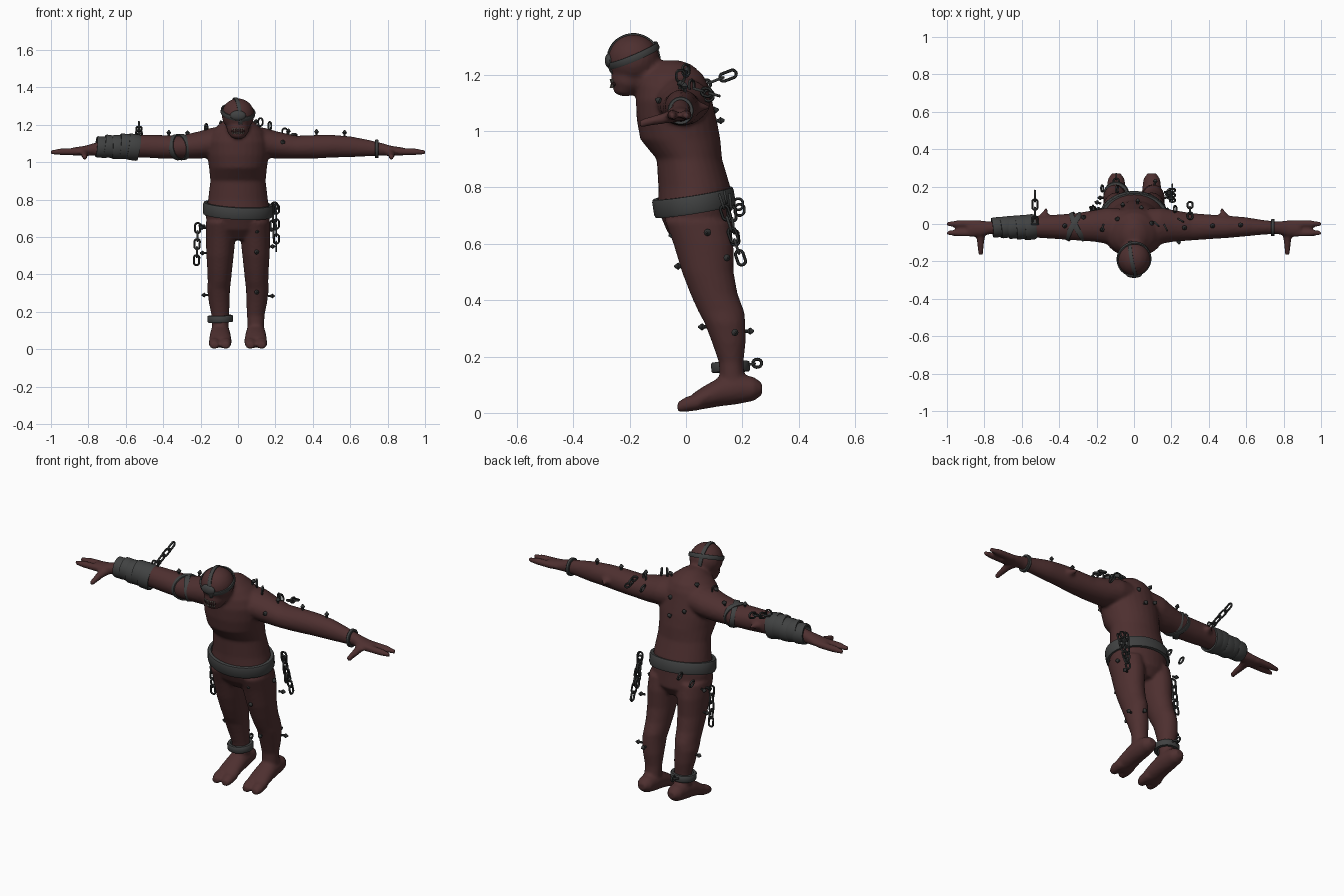
import bpy, bmesh, math
from mathutils import Vector, Matrix

if "Cube" in bpy.data.objects:
    bpy.data.objects.remove(bpy.data.objects["Cube"])


def material(name, rgb):
    m = bpy.data.materials.new(name)
    m.diffuse_color = (*rgb, 1)
    m.use_nodes = True
    m.node_tree.nodes["Principled BSDF"].inputs["Base Color"].default_value = m.diffuse_color
    return m


SKIN = material("dark_red_skin", (0.076, 0.029, 0.029))
METAL = material("grey_metal", (0.052, 0.054, 0.054))
IRON = material("dark_iron", (0.032, 0.034, 0.034))
MOUTH = material("dark_mouth", (0.02, 0.008, 0.008))
BONE = material("tooth_bone", (0.3, 0.27, 0.23))


def finish(name, bm, mat, angle=40):
    bmesh.ops.recalc_face_normals(bm, faces=bm.faces)
    me = bpy.data.meshes.new(name)
    bm.to_mesh(me)
    bm.free()
    me.materials.append(mat)
    ob = bpy.data.objects.new(name, me)
    bpy.context.collection.objects.link(ob)
    bpy.ops.object.select_all(action='DESELECT')
    ob.select_set(True)
    bpy.context.view_layer.objects.active = ob
    bpy.ops.object.shade_smooth_by_angle(angle=math.radians(angle))
    return ob


def skin_rings(bm, rings, closed=False):
    n = len(rings[0])
    pairs = list(zip(rings, rings[1:])) + ([(rings[-1], rings[0])] if closed else [])
    for r, q in pairs:
        for i in range(n):
            j = (i + 1) % n
            bm.faces.new((r[i], r[j], q[j], q[i]))
    if not closed:
        bm.faces.new(rings[0])
        bm.faces.new(rings[-1])


def loft(bm, axis, sections, sx=1, n=20):
    """Elliptical sections (position, centre1, centre2, radius1, radius2) along an axis."""
    rings = []
    for p, c1, c2, r1, r2 in sections:
        ring = []
        for i in range(n):
            t = 2 * math.pi * i / n
            u, v = c1 + r1 * math.cos(t), c2 + r2 * math.sin(t)
            co = {'X': (p, u, v), 'Y': (u, p, v), 'Z': (u, v, p)}[axis]
            ring.append(bm.verts.new((co[0] * sx, co[1], co[2])))
        rings.append(ring)
    skin_rings(bm, rings)


def ball(bm, centre, radii, rot=Matrix()):
    m = Matrix.Translation(centre) @ rot @ Matrix.Diagonal((*radii, 1))
    bmesh.ops.create_uvsphere(bm, u_segments=20, v_segments=12, radius=1, matrix=m)


def hoop(bm, centre, w, u, a, b, profile, stretch=0, n=32):
    """Closed ring around axis w; the profile is (outward, along w)."""
    centre, w, u = Vector(centre), Vector(w).normalized(), Vector(u)
    u = (u - w * u.dot(w)).normalized()
    v = w.cross(u)
    rings = []
    for i in range(n):
        t = 2 * math.pi * (i + 0.5) / n
        c, s = math.cos(t), math.sin(t)
        base = centre + u * (a * c + math.copysign(stretch, c)) + v * (b * s)
        out = u * c + v * s
        rings.append([bm.verts.new(base + out * o + w * k) for o, k in profile])
    skin_rings(bm, rings, True)


def flat(t, h):
    return [(-t, -h), (t * .6, -h), (t, -h * .7), (t, h * .7), (t * .6, h), (-t, h)]


def wire(r, n=6):
    return [(r * math.cos(2 * math.pi * i / n), r * math.sin(2 * math.pi * i / n)) for i in range(n)]


def band(name, centre, w, u, a, b, t, h, mat=METAL):
    bm = bmesh.new()
    hoop(bm, centre, w, u, a, b, flat(t, h))
    return finish(name, bm, mat)


def chain(name, p0, p1, count, side=(1, 0, 0), width=.014):
    bm = bmesh.new()
    p0, p1 = Vector(p0), Vector(p1)
    d = (p1 - p0) / count
    for i in range(count):
        w = Vector(side) if i % 2 else d.cross(Vector(side))
        hoop(bm, p0 + d * (i + .5), w, d, width, width, wire(.0055),
             stretch=max(d.length * .62 - width, 0), n=16)
    return finish(name, bm, IRON, 60)


# ---- body: lofted volumes fused into one smooth skin ----
bm = bmesh.new()
loft(bm, 'Z', [(.585, 0, .06, .10, .07), (.64, 0, .05, .16, .115), (.72, 0, .03, .174, .13),
               (.80, 0, .03, .16, .128), (.90, 0, .012, .148, .116), (.97, 0, -.02, .155, .142),
               (1.04, 0, -.033, .165, .142), (1.11, 0, -.043, .165, .135), (1.16, 0, -.045, .145, .125),
               (1.20, 0, -.05, .105, .11), (1.235, 0, -.055, .06, .075), (1.25, 0, -.06, .03, .04)], n=28)
# head, neck and jaw
ball(bm, (0, -.186, 1.254), (.088, .092, .088))
ball(bm, (0, -.125, 1.185), (.07, .075, .07))
ball(bm, (0, -.205, 1.185), (.062, .062, .058))
ball(bm, (0, -.215, 1.148), (.045, .045, .025))
for s in (-1, 1):
    # arm, fingers, thumb and elbow spur
    loft(bm, 'X', [(.05, -.02, 1.11, .1, .085), (.14, -.01, 1.105, .098, .08), (.21, -.01, 1.092, .085, .073),
                   (.31, -.015, 1.08, .073, .062), (.42, -.015, 1.083, .065, .063),
                   (.5, -.015, 1.086, .06, .061), (.6, -.015, 1.083, .051, .056),
                   (.7, -.018, 1.076, .038, .044), (.77, -.02, 1.069, .034, .034),
                   (.82, -.024, 1.062, .043, .026), (.89, -.024, 1.057, .043, .021)], s)
    for y in (.001, -.048):
        loft(bm, 'X', [(.85, y, 1.058, .02, .02), (.95, y, 1.056, .018, .018), (1.0, y, 1.054, .011, .011)], s)
    loft(bm, 'Y', [(-.02, .81, 1.055, .03, .022), (-.08, .82, 1.045, .021, .02),
                   (-.165, .82, 1.026, .013, .014)], s)
    loft(bm, 'Y', [(.01, .50, 1.085, .05, .035), (.05, .48, 1.085, .022, .018), (.088, .467, 1.085, .005, .006)], s)
    # leg
    loft(bm, 'Z', [(.1, .095, .165, .045, .045), (.18, .095, .16, .047, .044), (.25, .1, .152, .056, .06),
                   (.32, .104, .138, .061, .073), (.36, .1, .125, .062, .082), (.42, .098, .1, .066, .084),
                   (.5, .096, .077, .073, .092), (.6, .093, .062, .08, .107), (.68, .09, .04, .083, .115)], s)
    # foot with two toes
    loft(bm, 'Y', [(.27, .095, .085, .025, .022), (.24, .095, .085, .045, .043), (.18, .095, .085, .052, .055),
                   (.12, .095, .075, .056, .052), (.06, .095, .053, .06, .04), (.02, .095, .036, .06, .03)], s)
    for x in (.066, .126):
        loft(bm, 'Y', [(.05, x, .04, .03, .03), (.0, x, .03, .031, .027), (-.03, x, .02, .02, .018)], s)
body = finish("body", bm, SKIN)
rm = body.modifiers.new("fuse", 'REMESH')
rm.mode = 'VOXEL'
rm.voxel_size = .009
rm.use_smooth_shade = True
sm = body.modifiers.new("soften", 'SMOOTH')
sm.factor = .5
sm.iterations = 4

# ---- face: mouth, teeth, blindfold plate and head straps ----
bm = bmesh.new()
ball(bm, (0, -.25, 1.168), (.036, .016, .014))
finish("mouth", bm, MOUTH)
bm = bmesh.new()
for i in range(-3, 4):
    for top in (-1, 1):
        m = Matrix.Translation((i * .01, -.267 + abs(i) * .0025, 1.168 + top * .009))
        m = m @ Matrix.Rotation(math.pi if top > 0 else 0, 4, 'X')
        bmesh.ops.create_cone(bm, cap_ends=True, segments=6, radius1=.004, radius2=.0005, depth=.014, matrix=m)
finish("teeth", bm, BONE)
bm = bmesh.new()
ball(bm, (0, -.272, 1.25), (.042, .016, .027))
finish("blindfold_plate", bm, METAL)
band("head_band", (0, -.187, 1.268), (.12, -.42, 1), (1, 0, 0), .089, .094, .004, .012)
band("crown_strap", (-.005, -.186, 1.254), (1, .18, .1), (0, 1, 0), .092, .089, .004, .01)

# ---- belt, cuffs and arm wraps ----
band("belt", (0, .028, .747), (.05, -.16, 1), (1, 0, 0), .178, .137, .01, .032)
band("ankle_cuff", (-.095, .158, .163), (-.04, -.05, 1), (1, 0, 0), .06, .06, .009, .018)
band("wrist_cuff", (.742, -.019, 1.072), (1, 0, 0), (0, 1, 0), .04, .044, .006, .009)
for i in range(5):
    k = i / 4
    band("forearm_wrap", (-.56 - .042 * i, -.017, 1.081 + .004 * (i % 2)), (1, .12, -.15 + .07 * (i % 3)),
         (0, 1, 0), .062 - .014 * k, .065 - .014 * k, .006, .03)
for x, tilt in ((-.30, .5), (-.32, -.55)):
    band("upper_arm_strap", (x, -.014, 1.081), (1, tilt, .15), (0, 1, 0), .08, .066, .004, .014)

# ---- chains ----
chain("wrap_chain", (-.53, -.01, 1.135), (-.53, .172, 1.205), 4)
chain("left_hip_chain", (.205, .12, .77), (.205, .2, .53), 6)
chain("left_rear_chain", (.185, .155, .77), (.19, .175, .60), 4)
chain("right_hip_chain", (-.215, .07, .67), (-.222, .09, .455), 5)
chain("shoulder_chain", (.30, .03, 1.15), (.30, .115, 1.125), 3)
chain("ankle_chain", (-.095, .215, .17), (-.095, .265, .178), 2)

# ---- piercing loops on shoulders, hips and legs ----
bm = bmesh.new()
for p, w in [((.17, -.02, 1.195), (1, .5, 0)), ((-.17, -.02, 1.185), (1, -.4, 0)), ((.12, .0, 1.215), (1, 1, 0)),
             ((.25, .02, 1.16), (.6, 1, 0)), ((.22, .08, 1.125), (1, 0, .4)), ((-.53, 0, 1.15), (0, 1, 0)),
             ((.195, .14, .765), (0, 1, .2)), ((-.17, .19, .72), (1, 0, .3)), ((-.09, .185, .74), (1, 0, .3))]:
    hoop(bm, p, w, (0, 0, 1), .017, .017, wire(.005), stretch=.004, n=16)
finish("piercing_loops", bm, IRON, 60)

# ---- studs: a stem with a pointed bead, given as position and outward direction ----
STUDS = [((-.37, -.01, 1.14), (0, 0, 1)), ((-.27, .03, 1.14), (0, .4, 1)), ((-.165, -.03, 1.165), (-.3, 0, 1)),
         ((-.085, .02, 1.195), (-.3, .5, 1)), ((.09, .0, 1.2), (.3, .3, 1)), ((.27, -.02, 1.148), (0, 0, 1)),
         ((.24, -.08, 1.10), (0, -1, .5)), ((.42, -.01, 1.145), (0, 0, 1)), ((.57, -.005, 1.14), (0, 0, 1)),
         ((.04, .07, 1.12), (0, 1, .3)), ((-.06, .085, 1.07), (0, 1, .2)), ((.02, .105, 1.035), (0, 1, .1)),
         ((.1, -.03, .63), (.1, -1, 0)), ((.1, -.01, .52), (0, -1, 0)), ((.168, .14, .55), (1, .3, 0)),
         ((.16, .08, .64), (1, -.2, 0)), ((.1, .075, .305), (0, -1, 0)), ((.165, .17, .285), (1, .2, 0)),
         ((.11, .21, .29), (.2, 1, 0)), ((-.172, .08, .515), (-1, 0, 0)), ((-.163, .14, .29), (-1, 0, 0)),
         ((-.175, .06, .65), (-1, 0, 0)), ((-.18, .11, .66), (-1, .3, 0))]
bm = bmesh.new()
for p, d in STUDS:
    d = Vector(d).normalized()
    rot = d.to_track_quat('Z', 'Y').to_matrix().to_4x4()
    for off, r1, r2, depth in ((.004, .006, .006, .018), (.014, .007, .013, .008), (.025, .013, .003, .014)):
        m = Matrix.Translation(Vector(p) + d * off) @ rot
        bmesh.ops.create_cone(bm, cap_ends=True, segments=8, radius1=r1, radius2=r2, depth=depth, matrix=m)
finish("studs", bm, IRON)
